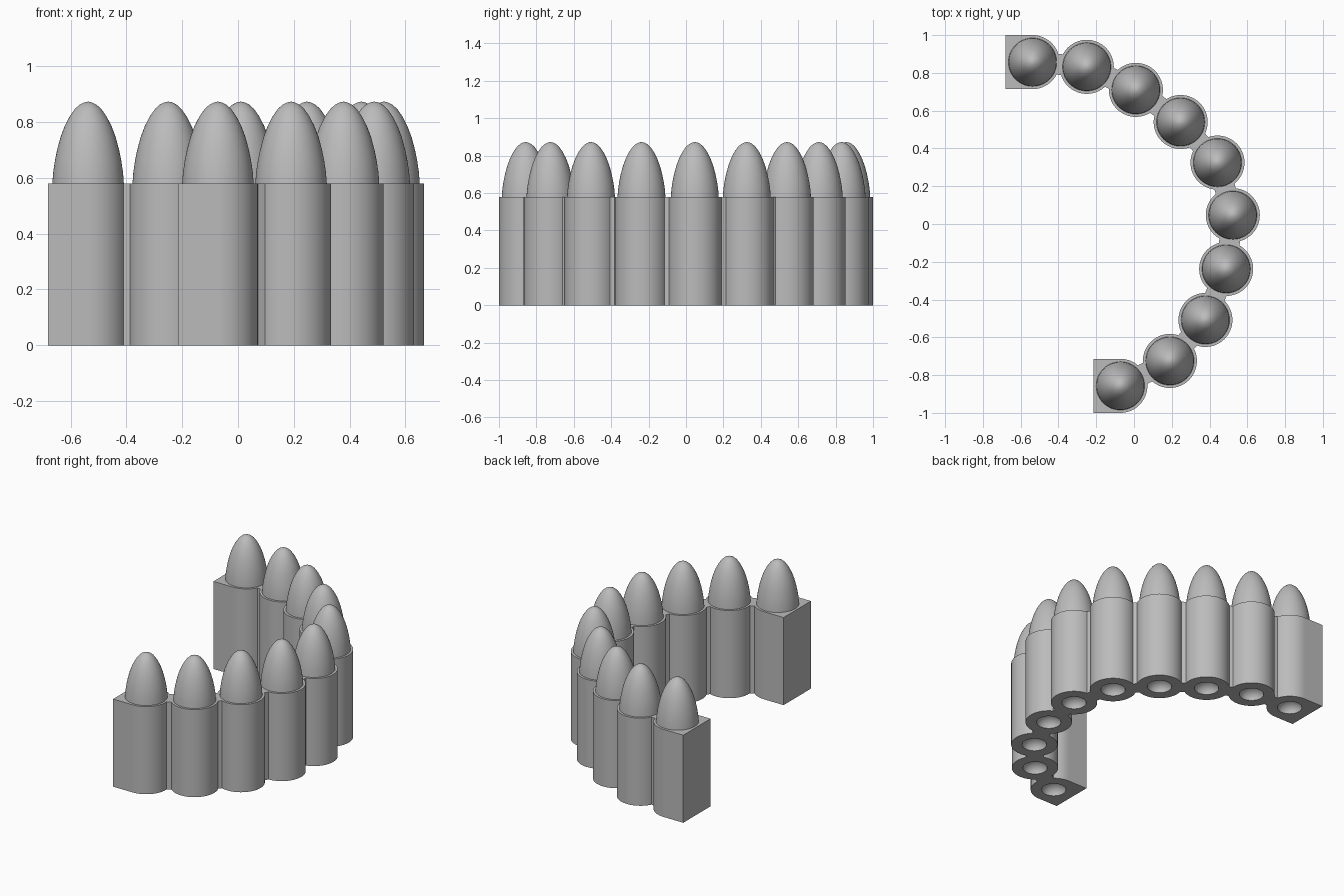
import bpy, bmesh, math
from mathutils import Vector

cube = bpy.data.objects.get("Cube")
if cube:
    bpy.data.objects.remove(cube, do_unlink=True)

R, WEB, TOP, SIDES = 0.143, 0.055, 0.58, 64
CENTRES = [(-0.537, 0.857), (-0.25, 0.832), (0.01, 0.71), (0.247, 0.54), (0.442, 0.325),
           (0.523, 0.047), (0.488, -0.238), (0.378, -0.508), (0.19, -0.725), (-0.072, -0.857)]
NOSE = [(0.128, TOP), (0.125, 0.62), (0.119, 0.66), (0.111, 0.70), (0.099, 0.745), (0.084, 0.785),
        (0.066, 0.82), (0.047, 0.847), (0.03, 0.862), (0.014, 0.87)]

grey = bpy.data.materials.new("plain grey")
grey.use_nodes = True
grey.diffuse_color = (0.5, 0.5, 0.5, 1)
grey.node_tree.nodes["Principled BSDF"].inputs["Base Color"].default_value = grey.diffuse_color


def finish(bm, name, location):
    bmesh.ops.recalc_face_normals(bm, faces=bm.faces)
    mesh = bpy.data.meshes.new(name)
    bm.to_mesh(mesh)
    bm.free()
    mesh.materials.append(grey)
    obj = bpy.data.objects.new(name, mesh)
    obj.location = location
    bpy.context.collection.objects.link(obj)
    bpy.ops.object.select_all(action='DESELECT')
    obj.select_set(True)
    bpy.context.view_layer.objects.active = obj
    bpy.ops.object.shade_smooth_by_angle(angle=math.radians(35))


def ring(bm, r, z, square=False):
    """Circle of points; the -x half becomes square-cornered when asked."""
    pts = []
    for i in range(SIDES):
        a = math.tau * i / SIDES
        c, s = math.cos(a), math.sin(a)
        k = r / max(abs(c), abs(s)) if square and c < 0 else r
        pts.append(bm.verts.new((k * c, k * s, z)))
    return pts


def skin(bm, rings):
    for a, b in zip(rings, rings[1:]):
        for i in range(SIDES):
            j = (i + 1) % SIDES
            bm.faces.new((a[i], a[j], b[j], b[i]))


def add_case(name, x, y, square):
    # Dished underside, straight wall, flat rim around the nose
    bm = bmesh.new()
    steps = [math.radians(d) for d in (5, 20, 35, 50, 65, 80, 90)]
    dish = [ring(bm, 0.075 * math.sin(a), 0.06 * math.cos(a)) for a in steps]
    rings = dish + [ring(bm, R, 0, square), ring(bm, R, TOP, square), ring(bm, NOSE[0][0], TOP)]
    skin(bm, rings)
    bm.faces.new(rings[0])
    finish(bm, name, (x, y, 0))


def add_nose(name, x, y):
    bm = bmesh.new()
    rings = [ring(bm, r, z) for r, z in NOSE]
    skin(bm, rings)
    tip = bm.verts.new((0, 0, 0.873))
    for i in range(SIDES):
        bm.faces.new((rings[-1][i], rings[-1][(i + 1) % SIDES], tip))
    finish(bm, name, (x, y, 0))


def add_web(name, p, q):
    # Short bridge filling the waist between two neighbouring cases
    p, q = Vector(p), Vector(q)
    along = (q - p).normalized()
    across = Vector((-along.y, along.x))
    half = (q - p).length / 2 - math.sqrt(R * R - WEB * WEB) + 0.002
    bm = bmesh.new()
    corners = [along * u * half + across * v * WEB for u, v in ((-1, -1), (1, -1), (1, 1), (-1, 1))]
    base = bm.faces.new([bm.verts.new((c.x, c.y, 0)) for c in corners])
    top = bmesh.ops.extrude_face_region(bm, geom=[base], use_keep_orig=True)
    bmesh.ops.translate(bm, vec=(0, 0, TOP), verts=[v for v in top["geom"] if isinstance(v, bmesh.types.BMVert)])
    mid = (p + q) / 2
    finish(bm, name, (mid.x, mid.y, 0))


for n, (x, y) in enumerate(CENTRES):
    end = n in (0, len(CENTRES) - 1)
    add_case(f"{'end_block' if end else 'case'}_{n + 1}", x, y, end)
    add_nose(f"nose_{n + 1}", x, y)
for n, (p, q) in enumerate(zip(CENTRES, CENTRES[1:])):
    add_web(f"web_{n + 1}", p, q)
